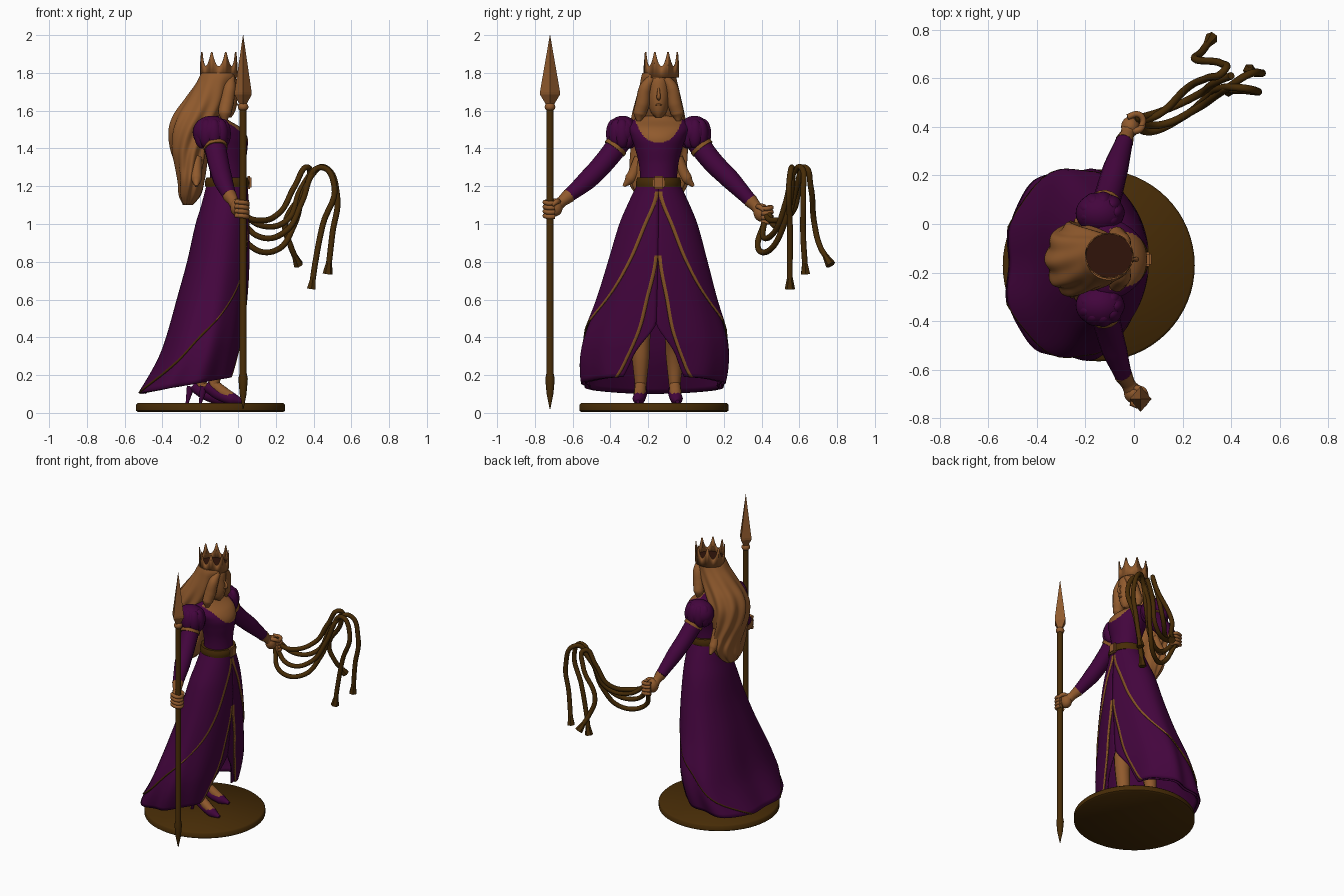
import bpy, bmesh
from math import sin, cos, pi
from mathutils import Vector

if "Cube" in bpy.data.objects:
    bpy.data.objects.remove(bpy.data.objects["Cube"])

YC = -0.145  # body centre line


def material(name, rgb):
    m = bpy.data.materials.new(name)
    m.use_nodes = True
    m.diffuse_color = (*rgb, 1)
    m.node_tree.nodes["Principled BSDF"].inputs["Base Color"].default_value = (*rgb, 1)
    return m


TAN = material("warm tan", (0.28, 0.102, 0.026))
PURPLE = material("royal purple", (0.056, 0.0015, 0.047))
BROWN = material("dark bronze", (0.063, 0.025, 0.002))
GOLD = material("dull gold", (0.24, 0.09, 0.018))
DARK = material("dark maroon", (0.03, 0.007, 0.003))


def finish(name, bm, mats, smooth=True):
    me = bpy.data.meshes.new(name)
    bm.to_mesh(me)
    bm.free()
    for m in mats:
        me.materials.append(m)
    ob = bpy.data.objects.new(name, me)
    bpy.context.collection.objects.link(ob)
    if smooth:
        bpy.ops.object.select_all(action="DESELECT")
        ob.select_set(True)
        bpy.context.view_layer.objects.active = ob
        bpy.ops.object.shade_smooth_by_angle(angle=0.9)
    return ob


def sample(table, z):
    """Smooth interpolation of rows (z, values...) sorted by rising z."""
    z = min(max(z, table[0][0]), table[-1][0])
    i = max(k for k in range(len(table) - 1) if table[k][0] <= z)
    p = [table[min(max(i + d, 0), len(table) - 1)] for d in (-1, 0, 1, 2)]
    h = p[2][0] - p[1][0]
    t = (z - p[1][0]) / h
    out = []
    for k in range(1, len(p[1])):
        m1 = (p[2][k] - p[0][k]) / (p[2][0] - p[0][0]) * h
        m2 = (p[3][k] - p[1][k]) / (p[3][0] - p[1][0]) * h
        out.append((2*t**3 - 3*t*t + 1) * p[1][k] + (t**3 - 2*t*t + t) * m1
                   + (3*t*t - 2*t**3) * p[2][k] + (t**3 - t*t) * m2)
    return out


def oval(row, a, grow=1.0):
    front, back, ry = row
    return ((front + back) / 2 + (front - back) / 2 * cos(a) * grow, YC + ry * sin(a) * grow)


def loft(name, table, mats, n=40, rows=30, ripple=lambda a, z: 1, rule=None):
    """Closed body from rows (z, front x, back x, half width)."""
    bm = bmesh.new()
    rings = []
    for j in range(rows + 1):
        z = table[0][0] + (table[-1][0] - table[0][0]) * j / rows
        row = sample(table, z)
        rings.append([bm.verts.new((*oval(row, 2*pi*i/n, ripple(2*pi*i/n, z)), z)) for i in range(n)])
    for lo, hi in zip(rings, rings[1:]):
        for i in range(n):
            f = bm.faces.new((lo[i], lo[(i+1) % n], hi[(i+1) % n], hi[i]))
            if rule:
                f.material_index = rule(f.calc_center_median())
    bm.faces.new(rings[0][::-1])
    bm.faces.new(rings[-1])
    return finish(name, bm, mats)


def turned(name, profile, centre, mats, n=24, sx=1, sy=1, smooth=True):
    """Round part from (radius, z) pairs."""
    bm = bmesh.new()
    rings = [[bm.verts.new((centre[0] + r*sx*cos(2*pi*i/n), centre[1] + r*sy*sin(2*pi*i/n), z))
              for i in range(n)] for r, z in profile]
    for lo, hi in zip(rings, rings[1:]):
        for i in range(n):
            bm.faces.new((lo[i], lo[(i+1) % n], hi[(i+1) % n], hi[i]))
    bm.faces.new(rings[0][::-1])
    bm.faces.new(rings[-1])
    return finish(name, bm, mats, smooth)


def ball(name, centre, size, mat):
    bm = bmesh.new()
    bmesh.ops.create_uvsphere(bm, u_segments=28, v_segments=18, radius=1)
    for v in bm.verts:
        v.co = Vector([c + s*q for c, s, q in zip(centre, size, v.co)])
    return finish(name, bm, [mat])


def tube(name, points, radii, mat, res=3):
    """Smooth tapered tube through points."""
    cu = bpy.data.curves.new(name, "CURVE")
    cu.dimensions, cu.bevel_depth, cu.bevel_resolution = "3D", 1, res
    cu.use_fill_caps, cu.resolution_u = True, 8
    sp = cu.splines.new("BEZIER")
    sp.bezier_points.add(len(points) - 1)
    for k, (b, p) in enumerate(zip(sp.bezier_points, points)):
        b.co, b.radius = p, radii[k] if isinstance(radii, list) else radii
        b.handle_left_type = b.handle_right_type = "AUTO"
    tmp = bpy.data.objects.new(name + "_path", cu)
    bpy.context.collection.objects.link(tmp)
    me = bpy.data.meshes.new_from_object(tmp)
    bpy.data.objects.remove(tmp)
    bm = bmesh.new()
    bm.from_mesh(me)
    return finish(name, bm, [mat])


# Base and spear
turned("base", [(0.385, 0.005), (0.395, 0.012), (0.395, 0.042), (0.385, 0.052)], (-0.145, -0.17), [BROWN], 64)
SPEAR = (0.027, -0.72)
turned("spear_shaft", [(0.002, 0.02), (0.018, 0.1), (0.025, 0.18), (0.019, 0.21), (0.019, 1.62)], SPEAR, [BROWN], 16)
ball("spear_collar", (*SPEAR, 1.62), (0.028, 0.028, 0.024), TAN)
turned("spear_head", [(0.02, 1.63), (0.053, 1.685), (0.053, 1.70), (0.001, 2.0)], SPEAR, [TAN], 4, 0.85, 1, False)

# Skirts: three layers with open fronts, two of them trimmed along the edge
SKIRT = [(0.08, -0.02, -0.53, 0.36), (0.2, 0.0, -0.46, 0.385), (0.3, 0.015, -0.41, 0.39),
         (0.4, 0.03, -0.375, 0.375), (0.6, 0.05, -0.32, 0.31), (0.8, 0.06, -0.265, 0.255),
         (1.0, 0.06, -0.22, 0.2), (1.1, 0.055, -0.19, 0.16), (1.22, 0.045, -0.16, 0.105)]


def skirt(name, edge, trim_top, grow, low_trim=GOLD, n=72, rows=44):
    bm = bmesh.new()
    grid = []
    for j in range(rows + 1):
        t = j / rows
        z = 1.22 - 1.07 * t
        row = sample(SKIRT, z)
        start = max(sample(edge, z)[0], 0.0)
        trim = min(0.019 / row[2], (pi - start) / 3)
        line = [start] + [start + trim + (2*pi - 2*start - 2*trim) * i / n for i in range(n + 1)] + [2*pi - start]
        verts = []
        for a in line:
            zz = z + 0.045 * t**3 * cos(a)
            fold = grow + t*t * (0.022*cos(9*a) + 0.012*cos(5*a + 1))
            if cos(a) < 0:  # fuller corners on the train
                fold += 0.13 * t*t * sin(2*a)**2
            x, y = oval(sample(SKIRT, zz), a, fold)
            verts.append(bm.verts.new((x, y - 0.025*t*t, zz)))
        grid.append(verts)
    last = len(grid[0]) - 2
    for up, dn in zip(grid, grid[1:]):
        for i in range(last + 1):
            f = bm.faces.new((up[i], dn[i], dn[i+1], up[i+1]))
            z = f.calc_center_median().z
            if i in (0, last) and z < trim_top:
                f.material_index = 1 if z > 0.5 else 2
    ob = finish(name, bm, [PURPLE, GOLD, low_trim])
    mod = ob.modifiers.new("cloth", "SOLIDIFY")
    mod.thickness, mod.offset = 0.008, -1


skirt("petticoat", [(0.13, 0.5), (0.2, 0.4), (0.3, 0.28), (0.42, 0.05), (0.46, 0.0), (1.22, 0.0)], 0, 0.94)
skirt("under_skirt", [(0.13, 0.56), (0.2, 0.44), (0.4, 0.24), (0.6, 0.14), (0.83, 0.0), (1.22, 0.0)], 0.83, 1.0)
skirt("over_skirt", [(0.13, 2.85), (0.25, 2.2), (0.4, 1.72), (0.5, 1.3), (0.65, 0.85),
                     (0.8, 0.58), (1.0, 0.3), (1.16, 0.0), (1.22, 0.0)], 1.16, 1.035, BROWN)

# Bodice with a sweetheart neckline
TORSO = [(1.18, 0.045, -0.16, 0.105), (1.24, 0.04, -0.15, 0.098), (1.32, 0.04, -0.15, 0.105),
         (1.4, 0.05, -0.17, 0.125), (1.46, 0.05, -0.19, 0.145), (1.51, 0.015, -0.2, 0.16),
         (1.55, -0.05, -0.19, 0.135), (1.575, -0.08, -0.16, 0.06)]


def neckline(c):
    d = abs(c.y - YC)
    return int(c.x > -0.1 and c.z > 1.43 + 4*d*d + 250*d**4)


loft("bodice", TORSO, [PURPLE, TAN], 120, 80, rule=neckline)
loft("belt", [(1.195, 0.058, -0.172, 0.118), (1.22, 0.062, -0.176, 0.12), (1.245, 0.055, -0.168, 0.114)], [BROWN], 48, 4)
bm = bmesh.new()
bmesh.ops.create_cube(bm, size=1)
for v in bm.verts:
    v.co = Vector((0.056 + v.co.x*0.03, YC + v.co.y*0.06, 1.22 + v.co.z*0.07))
bmesh.ops.bevel(bm, geom=bm.edges[:], offset=0.008, segments=2, affect="EDGES")
finish("buckle", bm, [TAN])

# Neck, head and hair
tube("neck", [(-0.12, YC, 1.53), (-0.105, YC, 1.66)], [0.052, 0.042], TAN)
loft("head", [(1.565, -0.035, -0.1, 0.018), (1.59, -0.018, -0.14, 0.04), (1.64, -0.005, -0.17, 0.056),
              (1.71, -0.005, -0.18, 0.064), (1.77, -0.01, -0.18, 0.064), (1.8, -0.03, -0.17, 0.05)], [TAN], 32, 20)
tube("nose", [(-0.01, YC, 1.72), (0.009, YC, 1.672), (-0.01, YC, 1.66)], [0.005, 0.011, 0.008], TAN)
tube("lips", [(-0.014, YC - 0.018, 1.63), (-0.004, YC, 1.632), (-0.014, YC + 0.018, 1.63)], [0.002, 0.006, 0.002], TAN)
loft("hair", [(1.1, -0.24, -0.29, 0.05), (1.15, -0.2, -0.31, 0.11), (1.22, -0.18, -0.315, 0.15),
              (1.3, -0.17, -0.33, 0.145), (1.4, -0.16, -0.355, 0.145), (1.5, -0.13, -0.36, 0.145),
              (1.58, -0.08, -0.335, 0.135), (1.66, -0.045, -0.28, 0.118), (1.74, -0.025, -0.225, 0.1),
              (1.78, -0.01, -0.205, 0.092), (1.8, -0.015, -0.195, 0.085)], [TAN], 90, 50,
     ripple=lambda a, z: 1 + min(0.07, max(0, 1.8 - z) * 0.25) * cos(9*a + 4*sin(7*z)))
for s in (-1, 1):
    tube("front_lock", [(-0.035, YC + s*0.035, 1.775), (-0.045, YC + s*0.07, 1.72), (-0.06, YC + s*0.085, 1.64),
                        (-0.07, YC + s*0.1, 1.585), (-0.07, YC + s*0.105, 1.545)], [0.02, 0.033, 0.038, 0.035, 0.012], TAN, 5)
    tube("hair_curl", [(-0.22, YC + s*0.1, 1.35), (-0.22, YC + s*0.15, 1.24), (-0.22, YC + s*0.185, 1.2)],
         [0.03, 0.03, 0.008], TAN)

# Crown: eight tall spikes on a thin band, dark floor inside
CROWN = (-0.102, YC + 0.015)
bm = bmesh.new()
n, pairs = 96, []
for i in range(n):
    a = 2*pi*(i + 0.5)/n + pi/8
    spike = abs((i + 0.5) % 12 - 6) / 6
    x, y = CROWN[0] + 0.1*cos(a), CROWN[1] + 0.094*sin(a)
    pairs.append((bm.verts.new((x, y, 1.775)), bm.verts.new((x, y, 1.835 + 0.09 * spike**2))))
for i in range(n):
    (a0, a1), (b0, b1) = pairs[i], pairs[(i+1) % n]
    bm.faces.new((a0, b0, b1, a1))
finish("crown", bm, [TAN]).modifiers.new("band", "SOLIDIFY").thickness = 0.006
turned("crown_floor", [(0.094, 1.785), (0.094, 1.808)], CROWN, [DARK], 36, 1, 0.94)

# Puffed sleeves, arms and hands
ARMS = {"right": [(-0.13, -0.33, 1.46), (-0.105, -0.43, 1.33), (-0.08, -0.52, 1.235), (-0.045, -0.62, 1.15)],
        "left": [(-0.13, 0.04, 1.46), (-0.1, 0.14, 1.33), (-0.075, 0.23, 1.24), (-0.04, 0.34, 1.125)]}
HANDS = {"right": (-0.003, -0.695, 1.088), "left": (-0.015, 0.4, 1.06)}
for side, arm in ARMS.items():
    s = 1 if side == "left" else -1
    ball(side + "_puff", (-0.14, YC + s*0.19, 1.485), (0.1, 0.085, 0.088), PURPLE)
    for k in range(9):
        a = 2*pi*k/9
        ball(side + "_puff_gather", (-0.137 + 0.058*cos(a), YC + s*0.193 + 0.045*sin(a), 1.478), (0.041, 0.041, 0.078), PURPLE)
    top, down = Vector(arm[0]), (Vector(arm[1]) - Vector(arm[0])).normalized()
    tube(side + "_cuff", [top + down*0.062, top + down*0.082], 0.064, GOLD, 5)
    tube(side + "_sleeve", arm, [0.06, 0.056, 0.052, 0.036], PURPLE, 5)
    end, hand = Vector(arm[-1]), Vector(HANDS[side])
    tube(side + "_wrist", [end, end.lerp(hand, 0.5), hand], [0.038, 0.029, 0.035], TAN)
    ball(side + "_palm", hand, (0.038, 0.042, 0.048), TAN)
    for k in range(4):
        f = hand + Vector((0.018, s*0.015, 0.03 - 0.024*k))
        tube(side + "_finger", [f + Vector((-0.03, s*0.025, 0)), f + Vector((0.015, s*0.036, -0.004)),
                                f + Vector((0.034, s*0.015, -0.008)), f + Vector((0.028, -s*0.015, -0.008))], 0.0125, TAN)
    tube(side + "_thumb", [hand + Vector((0, -s*0.02, 0.03)), hand + Vector((0.04, -s*0.01, 0.03)),
                           hand + Vector((0.055, s*0.015, 0.01))], [0.015, 0.014, 0.01], TAN)

# Whip with three tails
TAILS = [
    [(0.0, 0.42, 1.06), (0.1, 0.45, 1.02), (0.22, 0.56, 1.06), (0.3, 0.6, 1.2), (0.37, 0.63, 1.3),
     (0.36, 0.66, 1.2), (0.25, 0.68, 1.0), (0.28, 0.71, 0.88), (0.305, 0.745, 0.82)],
    [(0.0, 0.42, 1.04), (0.12, 0.41, 0.93), (0.25, 0.47, 0.96), (0.34, 0.53, 1.12), (0.4, 0.57, 1.27),
     (0.46, 0.61, 1.3), (0.525, 0.62, 1.15), (0.5, 0.62, 0.95), (0.48, 0.63, 0.78)],
    [(0.0, 0.42, 1.02), (0.07, 0.38, 0.88), (0.2, 0.44, 0.86), (0.3, 0.52, 1.0), (0.36, 0.56, 1.2),
     (0.44, 0.56, 1.3), (0.51, 0.545, 1.2), (0.45, 0.55, 1.0), (0.41, 0.55, 0.8), (0.395, 0.55, 0.7)]]
for path in TAILS:
    tube("whip_tail", path, 0.0155, BROWN)
    tip, d = Vector(path[-1]), (Vector(path[-1]) - Vector(path[-2])).normalized()
    tube("tail_tip", [tip - d*0.025, tip + d*0.045], [0.014, 0.027], BROWN, 1)
tube("whip_loop", [(0.0, 0.43, 1.08), (0.13, 0.47, 0.99), (0.26, 0.53, 1.02), (0.33, 0.58, 1.18), (0.4, 0.61, 1.29)], 0.0155, BROWN)

# Legs and heeled shoes
for s, dx in ((-1, 0.0), (1, -0.07)):
    y = YC - 0.005 + s*0.09
    tube("leg", [(-0.12, y, 0.8), (-0.1, y, 0.5), (-0.11 + dx, y, 0.3), (-0.13 + dx, y, 0.14)],
         [0.07, 0.055, 0.047, 0.03], TAN)
    tube("foot", [(-0.14 + dx, y, 0.16), (-0.08 + dx, y + s*0.005, 0.11), (-0.03 + dx, y + s*0.01, 0.08)],
         [0.03, 0.032, 0.028], TAN)
    tube("shoe", [(-0.17 + dx, y, 0.145), (-0.1 + dx, y, 0.1), (-0.03 + dx, y + s*0.01, 0.075),
                  (0.03 + dx, y + s*0.015, 0.06)], [0.03, 0.034, 0.034, 0.01], PURPLE)
    tube("heel", [(-0.18 + dx, y, 0.14), (-0.2 + dx, y, 0.05)], [0.022, 0.008], PURPLE)
